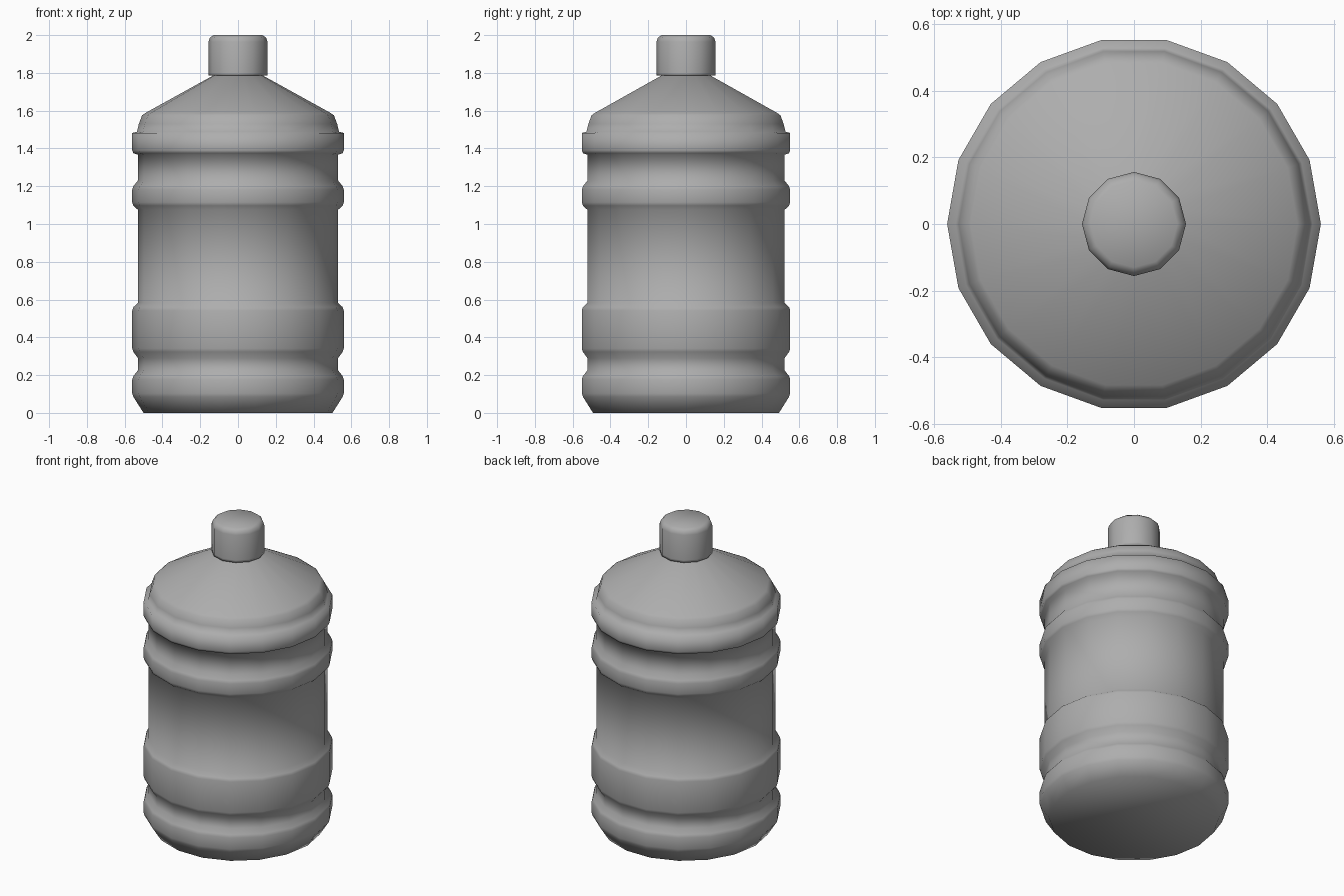
import bpy, bmesh
from math import cos, sin, tau

if "Cube" in bpy.data.objects:
    bpy.data.objects.remove(bpy.data.objects["Cube"])

grey = bpy.data.materials.new("mid_grey")
grey.diffuse_color = (0.42, 0.42, 0.42, 1)
grey.use_nodes = True
grey.node_tree.nodes["Principled BSDF"].inputs["Base Color"].default_value = grey.diffuse_color


def lathe(name, profile, sides):
    """Revolve (radius, z) points around z and close both ends."""
    bm = bmesh.new()
    rings = [[bm.verts.new((r * cos(tau * i / sides), r * sin(tau * i / sides), z))
              for i in range(sides)] for r, z in profile]
    for a, b in zip(rings, rings[1:]):
        for i in range(sides):
            j = (i + 1) % sides
            bm.faces.new((a[i], a[j], b[j], b[i]))
    bm.faces.new(rings[0][::-1])
    bm.faces.new(rings[-1])
    for f in bm.faces:
        f.smooth = True
    mesh = bpy.data.meshes.new(name)
    bm.to_mesh(mesh)
    bm.free()
    mesh.materials.append(grey)
    obj = bpy.data.objects.new(name, mesh)
    bpy.context.collection.objects.link(obj)
    return obj


OUT, IN = 0.56, 0.53


def rib(z0, z1):
    """Raised band with softened edges."""
    return [(OUT - 0.006, z0), (OUT, z0 + 0.018), (OUT, z1 - 0.018), (OUT - 0.006, z1)]


# Bottle body: ribbed wall, shoulder step and sloping top
lathe("bottle_body",
      [(0.50, 0.0)] + rib(0.085, 0.195)
      + [(IN, 0.225), (IN, 0.29)] + rib(0.323, 0.56)
      + [(IN, 0.583), (IN, 1.075)] + rib(1.097, 1.2)
      + [(IN, 1.23), (IN, 1.367)]
      + [(OUT - 0.006, 1.375), (OUT, 1.39), (OUT, 1.482), (0.535, 1.488),
         (0.525, 1.53), (0.508, 1.575), (0.49, 1.588), (0.13, 1.787)], 18)

# Cap with a rounded top rim
lathe("bottle_cap", [
    (0.156, 1.785), (0.156, 1.8), (0.156, 1.965), (0.149, 1.986), (0.13, 2.0)], 12)
